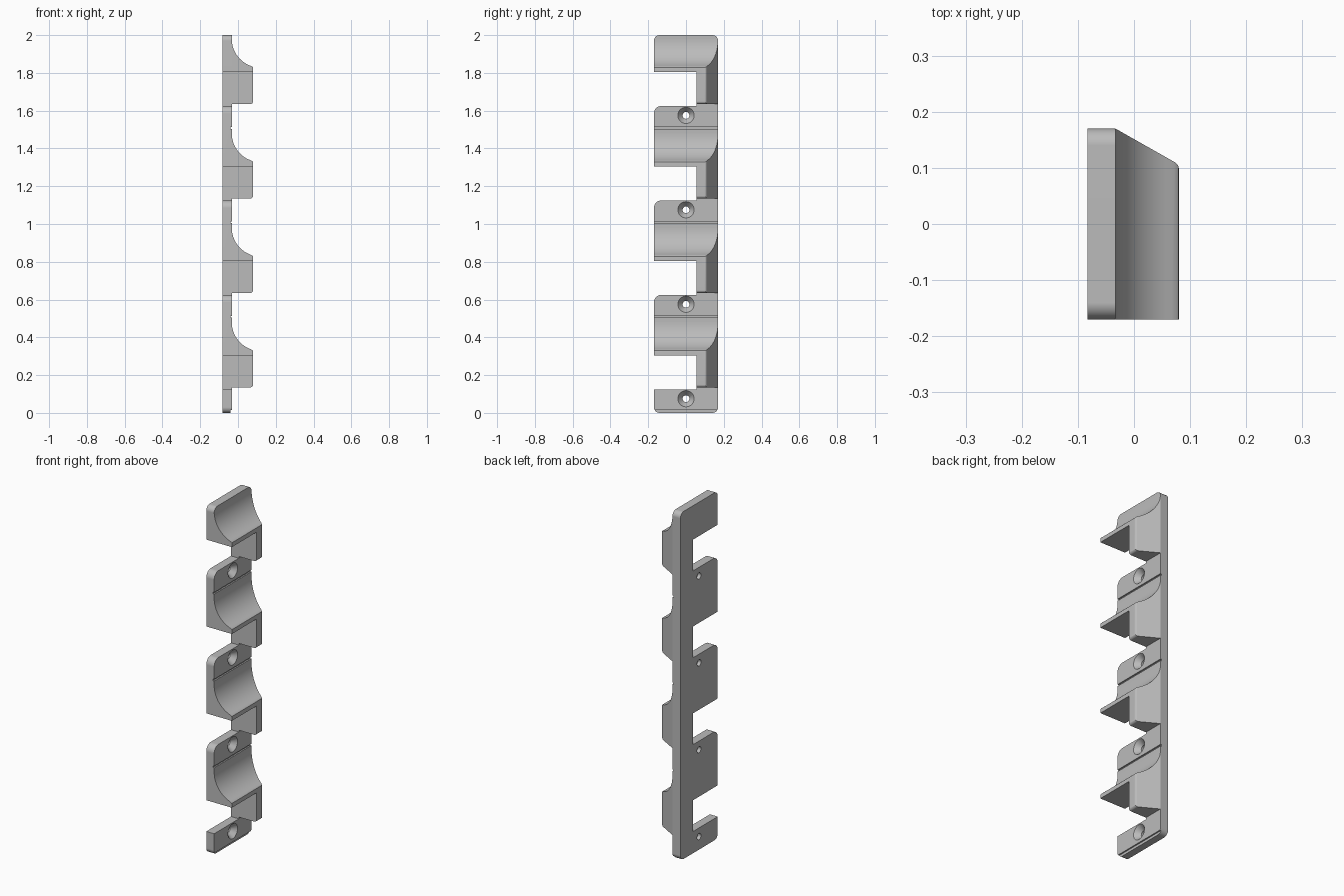
import bpy, bmesh, math
from mathutils import Vector, Matrix

cube = bpy.data.objects.get("Cube")
if cube:
    bpy.data.objects.remove(cube, do_unlink=True)

GREY = (0.5, 0.5, 0.5, 1)
mat = bpy.data.materials.new("plain_grey")
mat.use_nodes = True
mat.diffuse_color = GREY
mat.node_tree.nodes["Principled BSDF"].inputs["Base Color"].default_value = GREY

BACK, FACE, FRONT = -0.083, -0.033, 0.08
HALF, SPINE = 0.17, 0.055
TOPS = [2.0, 1.5, 1.0, 0.5]


def rounded(corners, steps=8):
    """Outline from (u, v, radius) corners, each rounded by its radius."""
    out = []
    for i, (u, v, r) in enumerate(corners):
        p = Vector((u, v))
        if r == 0:
            out.append(p)
            continue
        a = (Vector(corners[i - 1][:2]) - p).normalized()
        b = (Vector(corners[(i + 1) % len(corners)][:2]) - p).normalized()
        half = a.angle(b) / 2
        centre = p + (a + b).normalized() * r / math.sin(half)
        start = p + a * r / math.tan(half) - centre
        end = p + b * r / math.tan(half) - centre
        sweep = math.atan2(start.cross(end), start.dot(end))
        for k in range(steps + 1):
            out.append(centre + Matrix.Rotation(sweep * k / steps, 2) @ start)
    return out


def finish(name, bm):
    bmesh.ops.recalc_face_normals(bm, faces=bm.faces)
    mesh = bpy.data.meshes.new(name)
    bm.to_mesh(mesh)
    bm.free()
    mesh.materials.append(mat)
    obj = bpy.data.objects.new(name, mesh)
    bpy.context.collection.objects.link(obj)
    return obj


def prism(name, outline, axis, lo, hi):
    """Extrude a flat outline along the x, y or z axis (0, 1, 2)."""
    bm = bmesh.new()

    def place(p, w):
        co = list(p)
        co.insert(axis, w)
        return co
    base = bm.faces.new([bm.verts.new(place(p, lo)) for p in outline])
    res = bmesh.ops.extrude_face_region(bm, geom=[base])
    shift = Vector(place((0, 0), hi - lo))
    moved = [g for g in res["geom"] if isinstance(g, bmesh.types.BMVert)]
    bmesh.ops.translate(bm, verts=moved, vec=shift)
    return finish(name, bm)


def box(name, x, y, z):
    return prism(name, [(x[0], y[0]), (x[1], y[0]), (x[1], y[1]), (x[0], y[1])], 2, *z)


def cone(name, x0, x1, r0, r1, z):
    """Round cutter along x."""
    bm = bmesh.new()
    turn = Matrix.Translation(((x0 + x1) / 2, 0, z)) @ Matrix.Rotation(math.pi / 2, 4, "Y")
    bmesh.ops.create_cone(bm, cap_ends=True, segments=40, radius1=r0, radius2=r1,
                          depth=x1 - x0, matrix=turn)
    return finish(name, bm)


def carve(obj, cutter, operation="DIFFERENCE"):
    mod = obj.modifiers.new("carve", "BOOLEAN")
    mod.operation, mod.solver, mod.object = operation, "EXACT", cutter
    bpy.context.view_layer.objects.active = obj
    bpy.ops.object.modifier_apply(modifier=mod.name)
    bpy.data.objects.remove(cutter, do_unlink=True)


def smooth(obj):
    bpy.ops.object.select_all(action="DESELECT")
    obj.select_set(True)
    bpy.context.view_layer.objects.active = obj
    bpy.ops.object.shade_smooth_by_angle(angle=math.radians(25))
    mod = obj.modifiers.new("even_normals", "WEIGHTED_NORMAL")
    mod.keep_sharp = True


# Back plate with a notch under each hook
corners = [(-HALF, 0, 0.03), (HALF, 0, 0.03), (HALF, 2, 0.03), (-HALF, 2, 0.03)]
for top in TOPS:
    corners += [(-HALF, top - 0.195, 0), (SPINE, top - 0.195, 0), (SPINE, top - 0.375, 0),
                (-HALF, top - 0.375, 0.04 if top > 0.5 else 0)]
plate = prism("back_plate", rounded(corners), 0, BACK, FACE)

# Countersunk screw holes and score grooves
for top in TOPS:
    z = top - 0.425
    carve(plate, cone("hole_cutter", BACK - 0.02, FACE + 0.02, 0.018, 0.018, z))
    carve(plate, cone("sink_cutter", FACE - 0.03, FACE + 0.003, 0.018, 0.0455, z))
    low = top - 0.5
    carve(plate, box("groove_cutter", (FACE - 0.008, 0), (-0.2, 0.2),
                     (low + 0.004 if low else -0.1, low + 0.014)))
smooth(plate)

# Hooks: scooped profile, slanted outer side, cut away below the cradle
ROOT = FACE - 0.0005
for i, top in enumerate(TOPS):
    scoop = []
    for k in range(17):
        a = math.radians(180 + 70 * k / 16)
        scoop.append((0.119 + 0.152 * math.cos(a), top - 0.02 + 0.152 * math.sin(a), 0))
    profile = [(ROOT, top - 0.365, 0), (ROOT, top - 0.02, 0)] + scoop + [
        (0.075, top - 0.167, 0), (0.079, top - 0.171, 0), (FRONT, top - 0.178, 0),
        (FRONT, top - 0.365, 0.015)]
    hook = prism("hook_%d" % (i + 1), rounded(profile), 1, -HALF, 0.2)
    slant = rounded([(-0.05, -0.2, 0), (0.1, -0.2, 0), (0.1, -0.19, 0), (FRONT, -0.19, 0),
                     (FRONT, 0.106, 0.015), (FACE, HALF, 0), (-0.05, HALF, 0)])
    carve(hook, prism("slant_cutter", slant, 2, top - 0.5, top + 0.1), "INTERSECT")
    carve(hook, box("notch_cutter", (-0.2, 0.2), (-0.3, SPINE), (top - 0.5, top - 0.195)))
    smooth(hook)
